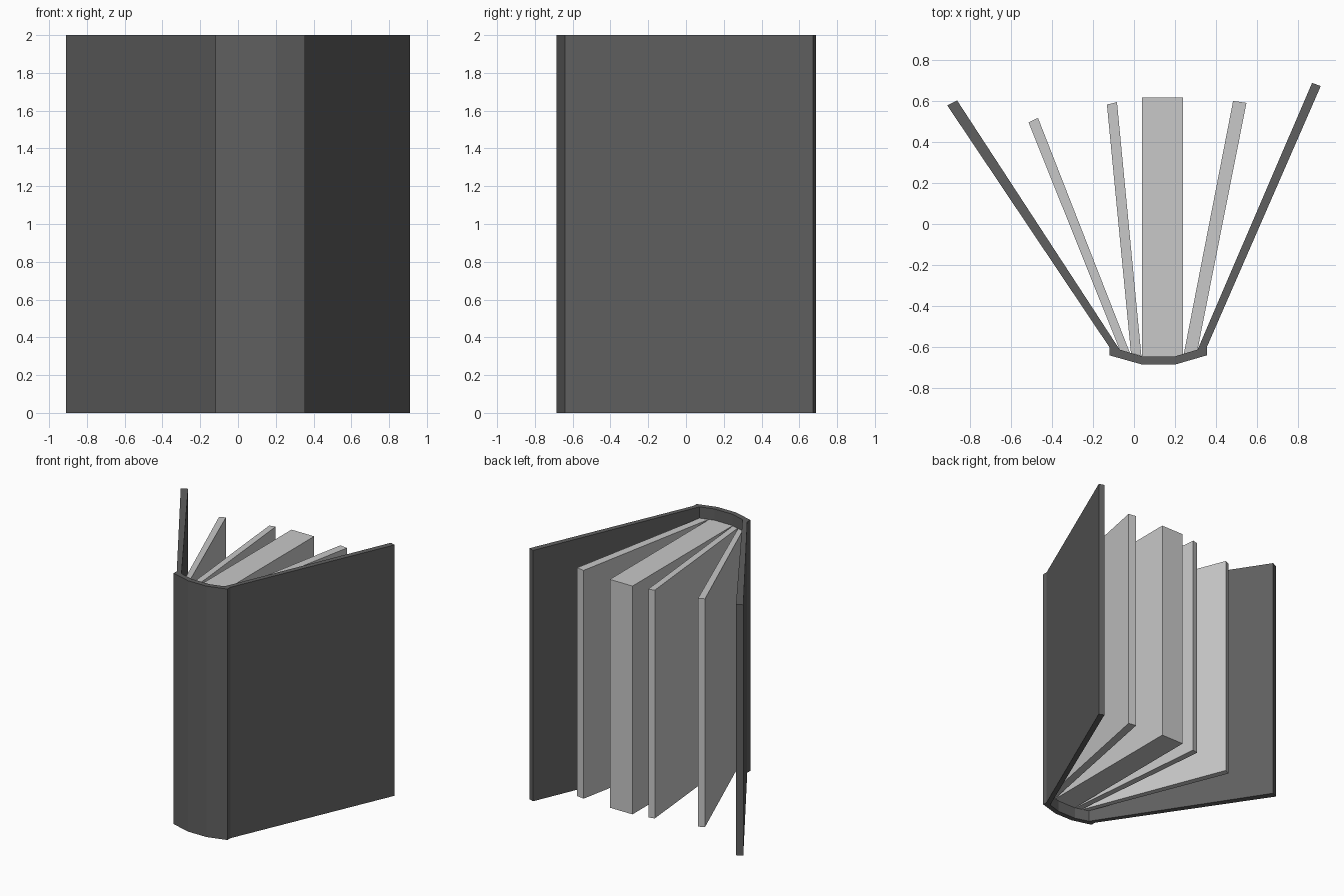
import bpy, bmesh

if "Cube" in bpy.data.objects:
    bpy.data.objects.remove(bpy.data.objects["Cube"])


def material(name, grey):
    m = bpy.data.materials.new(name)
    m.diffuse_color = (grey, grey, grey, 1)
    m.use_nodes = True
    m.node_tree.nodes["Principled BSDF"].inputs["Base Color"].default_value = m.diffuse_color
    return m


cover_mat = material("dark grey cover", 0.115)
page_mat = material("light grey paper", 0.58)


def prism(name, outline, z0, z1, mat):
    """Extrude a plan outline (counter-clockwise x, y points) from z0 to z1."""
    bm = bmesh.new()
    base = bm.faces.new([bm.verts.new((x, y, z0)) for x, y in outline])
    top = bmesh.ops.extrude_face_region(bm, geom=[base], use_keep_orig=True)
    verts = [g for g in top["geom"] if isinstance(g, bmesh.types.BMVert)]
    bmesh.ops.translate(bm, verts=verts, vec=(0, 0, z1 - z0))
    bmesh.ops.recalc_face_normals(bm, faces=bm.faces)
    mesh = bpy.data.meshes.new(name)
    bm.to_mesh(mesh)
    bm.free()
    mesh.materials.append(mat)
    ob = bpy.data.objects.new(name, mesh)
    bpy.context.collection.objects.link(ob)
    return ob


# Hard cover: faceted spine and two opened boards
covers = {
    "spine": [(-0.12, -0.64), (0.04, -0.685), (0.20, -0.685), (0.355, -0.64),
              (0.355, -0.60), (0.31, -0.612), (0.20, -0.645), (0.04, -0.645),
              (-0.07, -0.612), (-0.12, -0.60)],
    "left_board": [(-0.12, -0.60), (-0.07, -0.612), (-0.862, 0.602), (-0.91, 0.578)],
    "right_board": [(0.31, -0.612), (0.355, -0.60), (0.91, 0.672), (0.868, 0.688)],
}
for name, outline in covers.items():
    prism(name, outline, 0, 2, cover_mat)

# Fanned bundles of pages, slightly shorter than the cover
pages = {
    "left_pages": [(-0.07, -0.612), (-0.02, -0.628), (-0.468, 0.517), (-0.514, 0.495)],
    "inner_left_pages": [(-0.015, -0.628), (0.036, -0.643), (-0.083, 0.594), (-0.132, 0.582)],
    "middle_page_block": [(0.04, -0.645), (0.24, -0.645), (0.24, 0.617), (0.04, 0.617)],
    "right_pages": [(0.243, -0.632), (0.31, -0.612), (0.548, 0.59), (0.483, 0.60)],
}
for name, outline in pages.items():
    prism(name, outline, 0.09, 1.91, page_mat)
